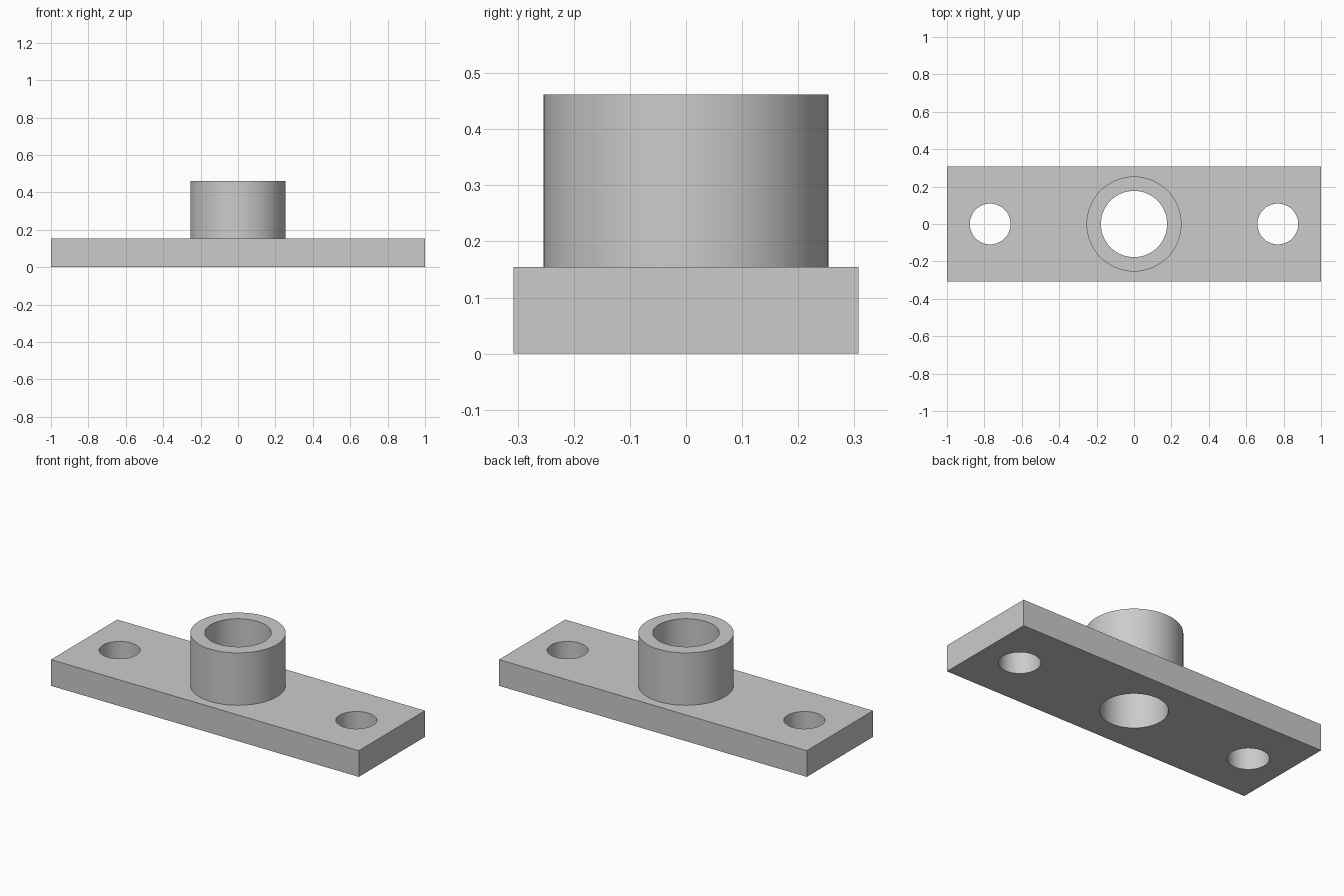
import bpy
import math

# Remove the default cube
default = bpy.data.objects.get("Cube")
if default:
    bpy.data.objects.remove(default, do_unlink=True)

# Overall sizes
WIDTH, DEPTH, THICK = 2.0, 0.615, 0.154
BOSS_R, BORE_R, TOP = 0.254, 0.177, 0.4615
HOLE_R, HOLE_X = 0.109, 0.769

# Single grey material
grey = bpy.data.materials.new("plain_grey")
grey.use_nodes = True
colour = (0.6, 0.6, 0.6, 1.0)
grey.diffuse_color = colour
grey.node_tree.nodes["Principled BSDF"].inputs["Base Color"].default_value = colour


def cylinder(name, radius, x, bottom, top):
    bpy.ops.mesh.primitive_cylinder_add(
        vertices=64, radius=radius, depth=top - bottom,
        location=(x, 0, (bottom + top) / 2))
    obj = bpy.context.object
    obj.name = name
    obj.data.materials.append(grey)
    return obj


def combine(target, tool, operation):
    bpy.ops.object.select_all(action='DESELECT')
    target.select_set(True)
    bpy.context.view_layer.objects.active = target
    mod = target.modifiers.new(tool.name, 'BOOLEAN')
    mod.operation = operation
    mod.solver = 'EXACT'
    mod.object = tool
    bpy.ops.object.modifier_apply(modifier=mod.name)
    bpy.data.objects.remove(tool, do_unlink=True)


# Flat base plate
bpy.ops.mesh.primitive_cube_add(size=1, location=(0, 0, THICK / 2))
plate = bpy.context.object
plate.name = "flanged_bushing_plate"
plate.scale = (WIDTH, DEPTH, THICK)
bpy.ops.object.transform_apply(location=True, rotation=False, scale=True)
plate.data.materials.append(grey)

# Raised boss, fused into the plate
combine(plate, cylinder("boss", BOSS_R, 0, THICK / 2, TOP), 'UNION')

# Through bore and the two mounting holes
combine(plate, cylinder("bore", BORE_R, 0, -0.1, TOP + 0.1), 'DIFFERENCE')
for side in (-1, 1):
    hole = cylinder("mounting_hole", HOLE_R, side * HOLE_X, -0.1, THICK + 0.1)
    combine(plate, hole, 'DIFFERENCE')

# Smooth round walls, crisp edges
bpy.ops.object.select_all(action='DESELECT')
plate.select_set(True)
bpy.context.view_layer.objects.active = plate
bpy.ops.object.shade_smooth_by_angle(angle=math.radians(30))
